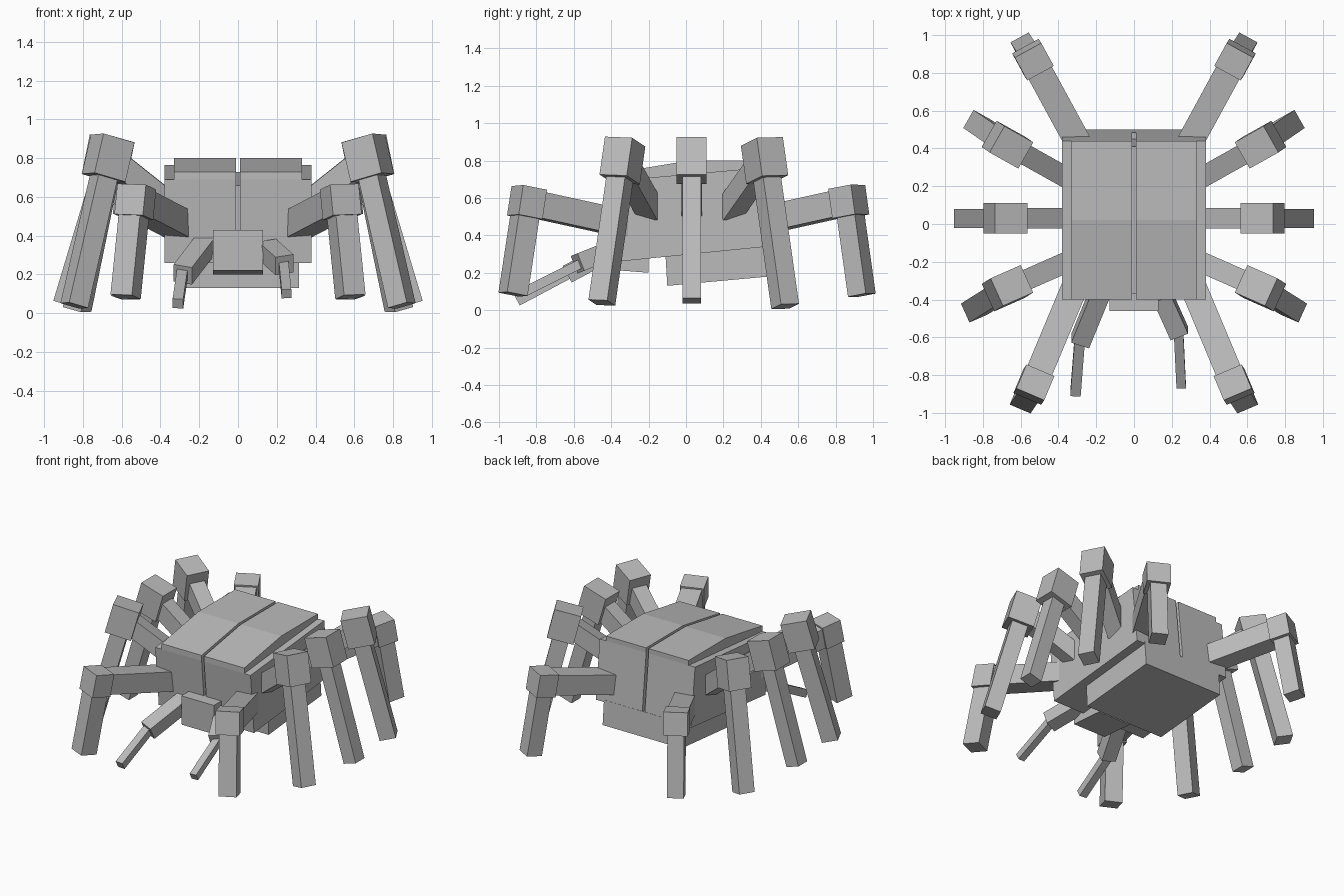
import bpy
import bmesh
from mathutils import Vector

cube = bpy.data.objects.get("Cube")
if cube:
    bpy.data.objects.remove(cube, do_unlink=True)

grey = bpy.data.materials.new("stone_grey")
grey.use_nodes = True
tone = (0.5, 0.5, 0.5, 1)
grey.diffuse_color = tone
grey.node_tree.nodes["Principled BSDF"].inputs["Base Color"].default_value = tone


def finish(name, bm):
    bmesh.ops.recalc_face_normals(bm, faces=bm.faces)
    mesh = bpy.data.meshes.new(name)
    bm.to_mesh(mesh)
    bm.free()
    mesh.materials.append(grey)
    ob = bpy.data.objects.new(name, mesh)
    bpy.context.collection.objects.link(ob)
    return ob


def prism(name, profile, x0, x1):
    """Extrude a side profile (y, z) from x0 to x1."""
    bm = bmesh.new()
    face = bm.faces.new([bm.verts.new((x0, y, z)) for y, z in profile])
    out = bmesh.ops.extrude_face_region(bm, geom=[face])["geom"]
    bmesh.ops.translate(bm, vec=(x1 - x0, 0, 0),
                        verts=[v for v in out if isinstance(v, bmesh.types.BMVert)])
    return finish(name, bm)


def beam(name, a, b, width, depth, side):
    """Box from a to b; width runs along side, depth across it."""
    a, b = Vector(a), Vector(b)
    axis = (b - a).normalized()
    side = Vector(side)
    side = (side - axis * side.dot(axis)).normalized()
    up = axis.cross(side)
    bm = bmesh.new()
    bmesh.ops.create_cube(bm, size=1)
    for v in bm.verts:
        c = v.co.copy()
        v.co = (a + b) / 2 + side * c.x * width + up * c.y * depth + (b - a) * c.z
    return finish(name, bm)


# Body: two leaning shell halves, a core filling the seam, and a belly block
shell = [(-.40, .69), (.44, .765), (.485, .345), (-.36, .26)]
core = [(-.37, .66), (.41, .73), (.45, .36), (-.33, .28)]
belly = [(-.11, .30), (.485, .36), (.50, .185), (-.10, .13)]
front_plate = [(-.40, .69), (-.40, .73), (.02, .80), (.02, .72)]
back_plate = [(.02, .72), (.02, .80), (.44, .80), (.44, .76)]
prism("body_core", core, -.3, .3)
prism("belly", belly, -.315, .315)

for s, tag in ((1, "left"), (-1, "right")):
    prism(tag + "_shell", shell, s * .01, s * .38)
    prism(tag + "_front_plate", front_plate, s * .01, s * .33)
    prism(tag + "_back_plate", back_plate, s * .01, s * .33)

# Head
prism("head", [(-.46, .43), (-.20, .43), (-.20, .20), (-.455, .22)], -.13, .13)

# Fangs, posed differently on each side
fangs = {
    "left": ((.15, -.38, .33), (.24, -.58, .25), (.235, -.55, .255), (.25, -.86, .10), .05),
    "right": ((-.17, -.34, .35), (-.285, -.62, .20), (-.285, -.58, .22), (-.31, -.90, .05), .055),
}
for tag, (root, bend, start, tip, w) in fangs.items():
    beam(tag + "_fang_base", root, bend, .10, .10, (1, 0, 0))
    beam(tag + "_fang_tip", start, tip, w, w, (1, 0, 0))

# Legs: hip, knee centre, foot; thigh width and height, knee size, shin thickness
small, tall = (.16, .14, .16), (.16, .18, .21)
legs = {
    "front": ((.30, -.30, .455), (.53, -.85, .575), (.58, -.925, .085), .14, .14, small, .12),
    "second": ((.33, -.19, .53), (.67, -.34, .80), (.845, -.45, .04), .11, .12, tall, .11),
    "middle": ((.33, .03, .54), (.68, .03, .80), (.905, .03, .05), .11, .12, tall, .10),
    "fourth": ((.33, .23, .53), (.67, .42, .80), (.83, .53, .02), .11, .12, tall, .11),
    "back": ((.29, .42, .48), (.535, .87, .58), (.58, .94, .08), .14, .14, small, .11),
}
for place, (hip, knee, foot, tw, th, (kw, kd, kh), sw) in legs.items():
    for s, tag in ((1, "left"), (-1, "right")):
        h, k, f = (Vector((s * p[0], p[1], p[2])) for p in (hip, knee, foot))
        out = Vector((k.x - h.x, k.y - h.y, 0))
        side = out.cross(Vector((0, 0, 1)))
        down = (f - k).normalized()
        name = tag + "_" + place
        beam(name + "_thigh", h, k, tw, th, side)
        beam(name + "_knee", k - down * kh / 2, k + down * kh / 2, kw, kd, side)
        beam(name + "_shin", k, f, sw, sw, side)
